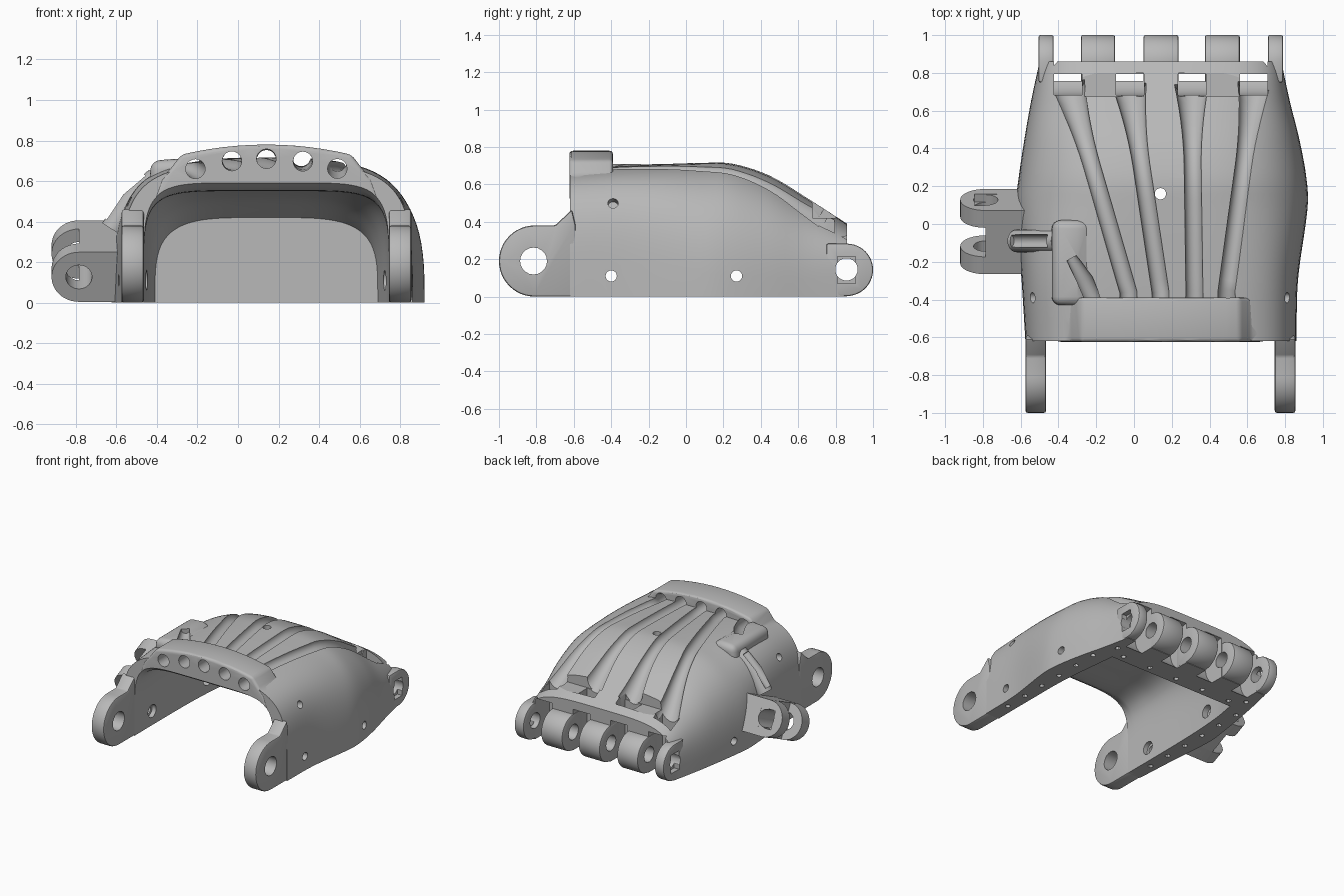
import bpy, bmesh, math
from mathutils import Vector, Matrix

old = bpy.data.objects.get("Cube")
if old:
    bpy.data.objects.remove(old, do_unlink=True)

grey = bpy.data.materials.new("plain_grey")
grey.diffuse_color = (0.48, 0.48, 0.48, 1)
grey.use_nodes = True
grey.node_tree.nodes["Principled BSDF"].inputs["Base Color"].default_value = (0.48, 0.48, 0.48, 1)


# ---------- helpers ----------
def loft(name, rings):
    """Closed solid through a list of equally sized rings."""
    bm = bmesh.new()
    vs = [[bm.verts.new(p) for p in ring] for ring in rings]
    n = len(vs[0])
    for a, b in zip(vs, vs[1:]):
        for i in range(n):
            j = (i + 1) % n
            bm.faces.new((a[i], a[j], b[j], b[i]))
    bm.faces.new(vs[0][::-1])
    bm.faces.new(vs[-1])
    if bm.calc_volume(signed=True) < 0:
        bmesh.ops.reverse_faces(bm, faces=bm.faces)
    me = bpy.data.meshes.new(name)
    bm.to_mesh(me)
    bm.free()
    me.materials.append(grey)
    ob = bpy.data.objects.new(name, me)
    bpy.context.scene.collection.objects.link(ob)
    return ob


def prism(name, pts, lo, hi, axis="x", matrix=Matrix()):
    """Flat outline pushed along x or y."""
    def place(u, v, w):
        return matrix @ Vector((w, u, v) if axis == "x" else (u, w, v))
    return loft(name, [[place(u, v, w) for u, v in pts] for w in (lo, hi)])


def box(lo, hi, matrix=Matrix(), name="cutter"):
    outline = [(lo[1], lo[2]), (hi[1], lo[2]), (hi[1], hi[2]), (lo[1], hi[2])]
    return prism(name, outline, lo[0], hi[0], "x", matrix)


def tube(pts, radii, name="cutter", sides=20):
    """Round bar along a path, one radius or one per point."""
    pts = [Vector(p) for p in pts]
    if not isinstance(radii, list):
        radii = [radii] * len(pts)
    rings = []
    for i, p in enumerate(pts):
        d = pts[min(i + 1, len(pts) - 1)] - pts[max(i - 1, 0)]
        q = d.to_track_quat("Z", "Y")
        rings.append([p + q @ Vector((math.cos(t), math.sin(t), 0)) * radii[i]
                      for t in (2 * math.pi * k / sides for k in range(sides))])
    return loft(name, rings)


def volume(me):
    bm = bmesh.new()
    bm.from_mesh(me)
    v = bm.calc_volume(signed=True)
    bm.free()
    return v


def combine(ob, other, op="DIFFERENCE"):
    """Boolean that keeps the first solver giving a plausible volume."""
    before, limit = volume(ob.data), volume(other.data) + 1e-4
    for solver in ("MANIFOLD", "EXACT", "FLOAT"):
        m = ob.modifiers.new("cut", "BOOLEAN")
        m.object, m.operation, m.solver = other, op, solver
        dg = bpy.context.evaluated_depsgraph_get()
        me = bpy.data.meshes.new_from_object(ob.evaluated_get(dg))
        ob.modifiers.remove(m)
        change = (volume(me) - before) * (1 if op == "UNION" else -1)
        if len(me.polygons) and 1e-7 < change < limit:
            ob.data = me
            break
    bpy.data.objects.remove(other, do_unlink=True)


def bevel(ob, width, segments=3):
    m = ob.modifiers.new("bevel", "BEVEL")
    m.width, m.segments, m.limit_method, m.angle_limit = width, segments, "ANGLE", 0.7
    dg = bpy.context.evaluated_depsgraph_get()
    me = bpy.data.meshes.new_from_object(ob.evaluated_get(dg))
    ob.modifiers.remove(m)
    ob.data = me


def half_round(cu, cv, r, side, steps=24):
    """Half circle bulging to the given side, from bottom to top."""
    return [(cu + side * r * math.cos(t), cv + r * math.sin(t))
            for t in (math.pi * (k / steps - 0.5) for k in range(steps + 1))]


def sample(table, y):
    """Smooth lookup between the stations of a table."""
    y = min(max(y, table[0][0]), table[-1][0])
    i = max(k for k in range(len(table) - 1) if table[k][0] <= y)
    a, b = table[i], table[i + 1]
    p, q = table[max(i - 1, 0)], table[min(i + 2, len(table) - 1)]
    t, d = (y - a[0]) / (b[0] - a[0]), b[0] - a[0]
    out = []
    for k in range(1, 5):
        m0 = (b[k] - p[k]) / (b[0] - p[0]) * d
        m1 = (q[k] - a[k]) / (q[0] - a[0]) * d
        out.append((2*t**3 - 3*t*t + 1) * a[k] + (t**3 - 2*t*t + t) * m0
                   + (3*t*t - 2*t**3) * b[k] + (t**3 - t*t) * m1)
    return out


def arch(table, y, skirt=0, steps=48):
    """Rounded arch section across the hand."""
    xl, xr, h, n = sample(table, y)
    c, w = (xl + xr) / 2, (xr - xl) / 2
    ring = []
    for k in range(steps + 1):
        t = math.pi * k / steps
        cx, s = math.cos(t), 0 if k in (0, steps) else math.sin(t)
        ring.append((c + math.copysign(abs(cx) ** (2 / n), cx) * w, y, h * s ** (2 / n)))
    if skirt:
        ring += [(xl, y, -skirt), (xr, y, -skirt)]
    return ring


# ---------- palm shell: y, left edge, right edge, height, squareness ----------
OUTER = [(-0.62, -0.575, 0.86, 0.68, 4.1), (-0.3, -0.595, 0.868, 0.70, 4),
         (0.1, -0.625, 0.92, 0.715, 3.1), (0.25, -0.61, 0.912, 0.71, 3),
         (0.45, -0.58, 0.875, 0.645, 3), (0.65, -0.545, 0.825, 0.525, 3.2),
         (0.86, -0.50, 0.78, 0.39, 4)]
INNER = [(-0.66, -0.465, 0.745, 0.61, 6), (-0.62, -0.465, 0.745, 0.59, 6),
         (-0.56, -0.465, 0.745, 0.553, 6), (-0.3, -0.465, 0.745, 0.56, 6),
         (0.1, -0.46, 0.74, 0.58, 4.5), (0.4, -0.44, 0.71, 0.52, 4), (0.58, -0.41, 0.69, 0.42, 4)]


def stations(table, count):
    a, b = table[0][0], table[-1][0]
    return [a + (b - a) * i / count for i in range(count + 1)]


def surface(x, y):
    xl, xr, h, n = sample(OUTER, y)
    d = min(abs(x - (xl + xr) / 2) / ((xr - xl) / 2), 1)
    return h * (1 - d ** n) ** (1 / n)


palm = loft("palm_shell", [arch(OUTER, y) for y in stations(OUTER, 36)])

# raised band over the wrist opening
top = [(0.14 + 0.42 * k / 6, 0.78 - 0.05 * (k / 6) ** 2) for k in range(-6, 7)]
band = prism("wrist_band", [(-0.42, 0.5), (-0.38, 0.61), (-0.33, 0.665)] + top
             + [(0.61, 0.665), (0.66, 0.61), (0.70, 0.5)], -0.624, -0.39, "y")
bevel(band, 0.02)
combine(palm, band, "UNION")

# thumb cord housing and its duct
bump = prism("thumb_housing", [(-0.45, 0.4), (-0.21, 0.4), (-0.21, 0.67), (-0.3, 0.71), (-0.43, 0.70)],
             -0.43, 0.02, "y")
bevel(bump, 0.045, 4)
combine(palm, bump, "UNION")
combine(palm, tube([(-0.62, -0.09, 0.36), (-0.53, -0.09, 0.5), (-0.4, -0.09, 0.61)], 0.06), "UNION")

combine(palm, loft("cavity", [arch(INNER, y, 0.1) for y in stations(INNER, 40)]))

# finger cord grooves, running out through the band
for x0, x1 in ((-0.03, -0.35), (0.14, -0.025), (0.32, 0.305), (0.49, 0.64)):
    z0 = 0.71 - 0.4 * (x0 - 0.14) ** 2
    path, radii = [(x0, -0.7, z0), (x0, -0.42, z0)], [0.048, 0.048]
    for k in range(19):
        t = k / 18
        x, y = x0 + (x1 - x0) * t, -0.36 + 1.1 * t
        path.append((x, y, surface(x, y) + 0.005))
        radii.append(0.046 + 0.045 * max(0, (t - 0.6) / 0.4) ** 2)
    combine(palm, tube(path, radii))

# thumb cord groove
combine(palm, tube([(-0.21, -0.7, 0.66), (-0.21, -0.42, 0.66), (-0.26, -0.3, 0.69),
                    (-0.33, -0.18, 0.70)], [0.048, 0.048, 0.045, 0.03]))
combine(palm, tube([(-0.66, -0.09, 0.42), (-0.55, -0.09, 0.54), (-0.46, -0.09, 0.63)], 0.035))

# knuckle wells with a low bridge, and finger gaps passing under the rear bar
for c in (-0.185, 0.47):
    combine(palm, box((c - 0.235, 0.675, 0.42), (c + 0.235, 0.80, 0.8)))
    for s in (-1, 1):
        lo, hi = sorted((c + s * 0.09, c + s * 0.238))
        combine(palm, box((lo, 0.682, 0.14), (hi, 0.795, 0.75)))
        combine(palm, prism("gap", half_round(0.86, 0.145, 0.178, -1) + [(1, 0.323), (1, -0.033)], lo, hi))

# screw holes through the sides, the top and under the rim
for y in (-0.4, 0.27):
    combine(palm, tube([(-1.2, y, 0.11), (1.2, y, 0.11)], 0.03))
    combine(palm, tube([(-0.5, y, 0.11), (0.78, y, 0.11)], 0.05))
for lo, hi in ((-0.68, -0.47), (0.95, 0.75)):
    combine(palm, tube([(lo, -0.39, 0.54), (hi, -0.39, 0.48)], 0.028))
combine(palm, tube([(0.14, 0.16, 0.4), (0.14, 0.16, 0.9)], 0.03))
rim = [(x, -0.44 + 0.19 * k) for x in (-0.525, 0.81) for k in range(6)]
rim += [(-0.46, 0.7), (0.74, 0.7)] + [(-0.35 + 0.245 * k, 0.635) for k in range(5)]
for x, y in rim:
    combine(palm, tube([(x, y, -0.05), (x, y, 0.05)], 0.019, sides=12))


# ---------- knuckle hinges ----------
def cut_knuckle(ob):
    combine(ob, tube([(-1.2, 0.858, 0.145), (1.2, 0.858, 0.145)], 0.06))
    for lo, hi in ((-0.8, -0.465), (0.75, 1.1)):
        combine(ob, box((lo, 0.81, 0.07), (hi, 0.905, 0.215)))


parts = [palm]
cut_knuckle(palm)
for i, (lo, hi) in enumerate(((-0.505, -0.425), (-0.28, -0.10), (0.05, 0.235), (0.375, 0.56), (0.71, 0.79))):
    k = prism(f"knuckle_{i + 1}", half_round(0.86, 0.143, 0.14, 1) + [(0.75, 0.283), (0.75, 0.003)], lo, hi)
    bevel(k, 0.01, 2)
    cut_knuckle(k)
    parts.append(k)

# ---------- wrist arms ----------
arm = half_round(-0.81, 0.19, 0.19, -1) + [(-0.70, 0.38), (-0.61, 0.465), (-0.59, 0.38), (-0.59, 0)]
for name, lo, hi in (("wrist_arm_right", -0.575, -0.465), ("wrist_arm_left", 0.745, 0.855)):
    a = prism(name, arm, lo, hi)
    bevel(a, 0.012, 2)
    combine(a, tube([(-1.2, -0.815, 0.19), (1.2, -0.815, 0.19)], 0.072))
    parts.append(a)

# ---------- tilted thumb hinge ----------
tilt = Matrix.Translation((-0.785, -0.04, 0.205)) @ Matrix.Rotation(math.radians(25), 4, "X")
pin = [tilt @ Vector((0, s, 0)) for s in (-0.4, 0.4)]
block = box((0.0, -0.185, -0.135), (0.25, 0.185, 0.135), tilt, "thumb_block")
combine(block, tube(pin, 0.065))
parts.append(block)
for name, lo, hi in (("thumb_prong_front", -0.186, -0.085), ("thumb_prong_back", 0.085, 0.186)):
    p = prism(name, half_round(0, 0, 0.135, -1) + [(0.22, 0.135), (0.22, -0.135)], lo, hi, "y", tilt)
    combine(p, tube(pin, 0.065))
    combine(p, box((-0.06, 0.14, -0.07), (0.06, 0.3, 0.07), tilt))
    parts.append(p)

# ---------- shading ----------
for ob in bpy.context.scene.objects:
    ob.select_set(ob in parts)
bpy.context.view_layer.objects.active = palm
bpy.ops.object.shade_smooth_by_angle(angle=math.radians(30))
